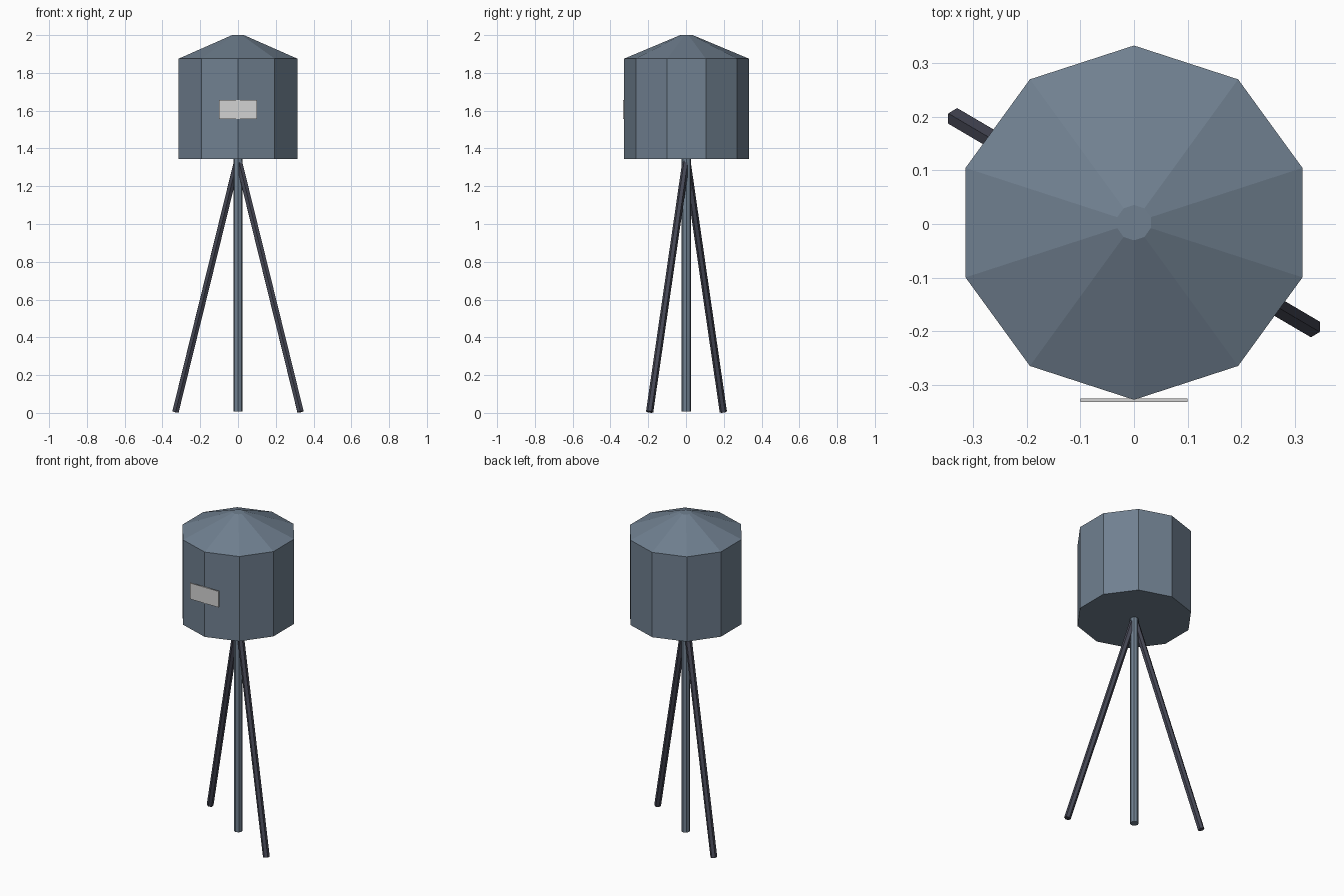
import bpy, bmesh
from mathutils import Vector

cube = bpy.data.objects.get("Cube")
if cube:
    bpy.data.objects.remove(cube, do_unlink=True)

CENTRE_Y = 0.0025
BODY_BASE, BODY_TOP, PEAK = 1.345, 1.875, 2.0
BODY_RADIUS = 0.331


def make_material(name, colour):
    mat = bpy.data.materials.new(name)
    mat.use_nodes = True
    mat.diffuse_color = (*colour, 1)
    mat.node_tree.nodes["Principled BSDF"].inputs["Base Color"].default_value = (*colour, 1)
    return mat


slate = make_material("slate grey", (0.162, 0.216, 0.279))
dark = make_material("dark slate", (0.061, 0.064, 0.091))
pale = make_material("pale grey", (0.65, 0.65, 0.65))


def finish(name, bm, mat):
    bmesh.ops.recalc_face_normals(bm, faces=bm.faces)
    mesh = bpy.data.meshes.new(name)
    bm.to_mesh(mesh)
    bm.free()
    mesh.materials.append(mat)
    obj = bpy.data.objects.new(name, mesh)
    bpy.context.collection.objects.link(obj)
    return obj


def rod(name, start, end, radius, sides, mat, end_radius=None):
    """Flat-sided rod or tapered drum between two points."""
    start, end = Vector(start), Vector(end)
    axis = end - start
    bm = bmesh.new()
    bmesh.ops.create_cone(bm, cap_ends=True, segments=sides, radius1=radius,
                          radius2=radius if end_radius is None else end_radius,
                          depth=axis.length)
    turn = Vector((0, 0, 1)).rotation_difference(axis).to_matrix()
    for v in bm.verts:
        v.co = turn @ v.co + (start + end) / 2
    return finish(name, bm, mat)


# Ten-sided tank with its shallow roof
rod("tank_body", (0, CENTRE_Y, BODY_BASE), (0, CENTRE_Y, BODY_TOP), BODY_RADIUS, 10, slate)
rod("roof", (0, CENTRE_Y, BODY_TOP), (0, CENTRE_Y, PEAK), BODY_RADIUS, 10, slate,
    end_radius=0.033)

# Central pole and the two splayed legs
rod("centre_pole", (0, CENTRE_Y, 0.008), (0, CENTRE_Y, BODY_BASE + 0.01), 0.025, 8, slate)
for side, name in ((1, "left_leg"), (-1, "right_leg")):
    rod(name, (side * 0.331, CENTRE_Y - side * 0.195, 0.0055),
        (0, CENTRE_Y, BODY_BASE + 0.005), 0.0193, 6, dark)

# Thin plate on the front corner
bm = bmesh.new()
bmesh.ops.create_cube(bm, size=1)
for v in bm.verts:
    v.co = Vector((v.co.x * 0.2, v.co.y * 0.007 - 0.3295, v.co.z * 0.1 + 1.607))
finish("front_plate", bm, pale)
